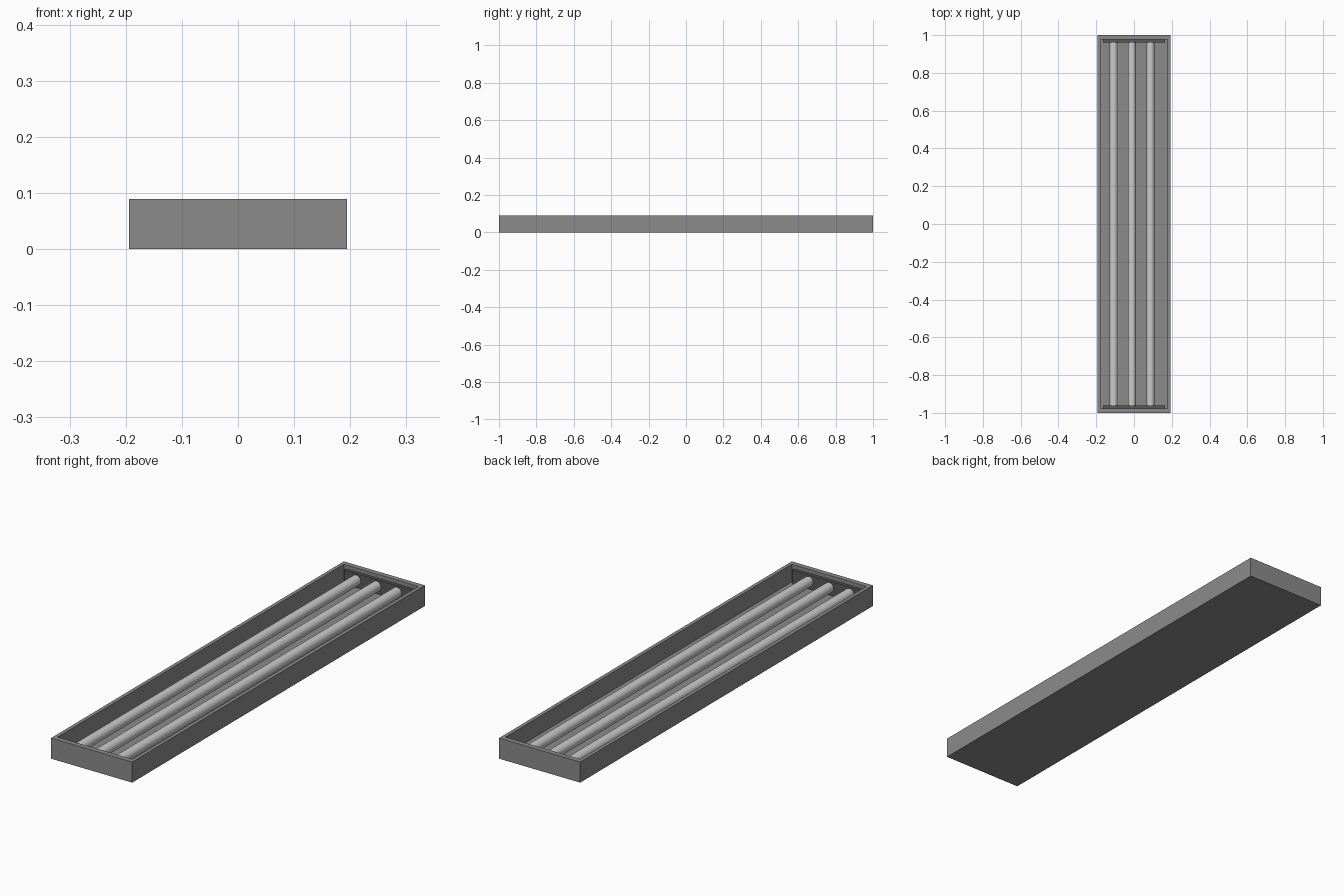
import bpy, math

if "Cube" in bpy.data.objects:
    bpy.data.objects.remove(bpy.data.objects["Cube"])

W, L, H = 0.194, 1.0, 0.089      # half width, half length, height
IW, IL, FLOOR = 0.178, 0.978, 0.013


def paint(ob, name, v):
    mat = bpy.data.materials.get(name) or bpy.data.materials.new(name)
    mat.diffuse_color = (v, v, v, 1)
    mat.use_nodes = True
    mat.node_tree.nodes["Principled BSDF"].inputs["Base Color"].default_value = mat.diffuse_color
    ob.data.materials.append(mat)


def mesh_object(name, verts, faces):
    me = bpy.data.meshes.new(name)
    me.from_pydata(verts, [], faces)
    ob = bpy.data.objects.new(name, me)
    bpy.context.collection.objects.link(ob)
    return ob


def ring(x, y, z):
    return [(-x, -y, z), (x, -y, z), (x, y, z), (-x, y, z)]


# open tray housing: outer shell, rim and inner recess
verts = ring(W, L, 0) + ring(W, L, H) + ring(IW, IL, H) + ring(IW, IL, FLOOR)
faces = [(3, 2, 1, 0), (12, 13, 14, 15)]
for r in range(3):
    for i in range(4):
        j = (i + 1) % 4
        faces.append((4*r + i, 4*r + j, 4*r + 4 + j, 4*r + 4 + i))
paint(mesh_object("housing", verts, faces), "dark_grey", 0.26)

# socket strips at both ends
for side, name in ((-1, "front_socket_strip"), (1, "back_socket_strip")):
    bpy.ops.mesh.primitive_cube_add(size=1, location=(0, side * 0.969, 0.043))
    ob = bpy.context.object
    ob.name = name
    ob.scale = (0.33, 0.014, 0.062)
    paint(ob, "darker_grey", 0.1)

# three lamp tubes
for n, x in enumerate((-0.108, -0.011, 0.087)):
    bpy.ops.mesh.primitive_cylinder_add(vertices=32, radius=0.022, depth=1.926,
                                        location=(x, 0, 0.045),
                                        rotation=(math.pi / 2, 0, 0))
    ob = bpy.context.object
    ob.name = f"lamp_tube_{n + 1}"
    bpy.ops.object.shade_smooth_by_angle()
    paint(ob, "light_grey", 0.8)
